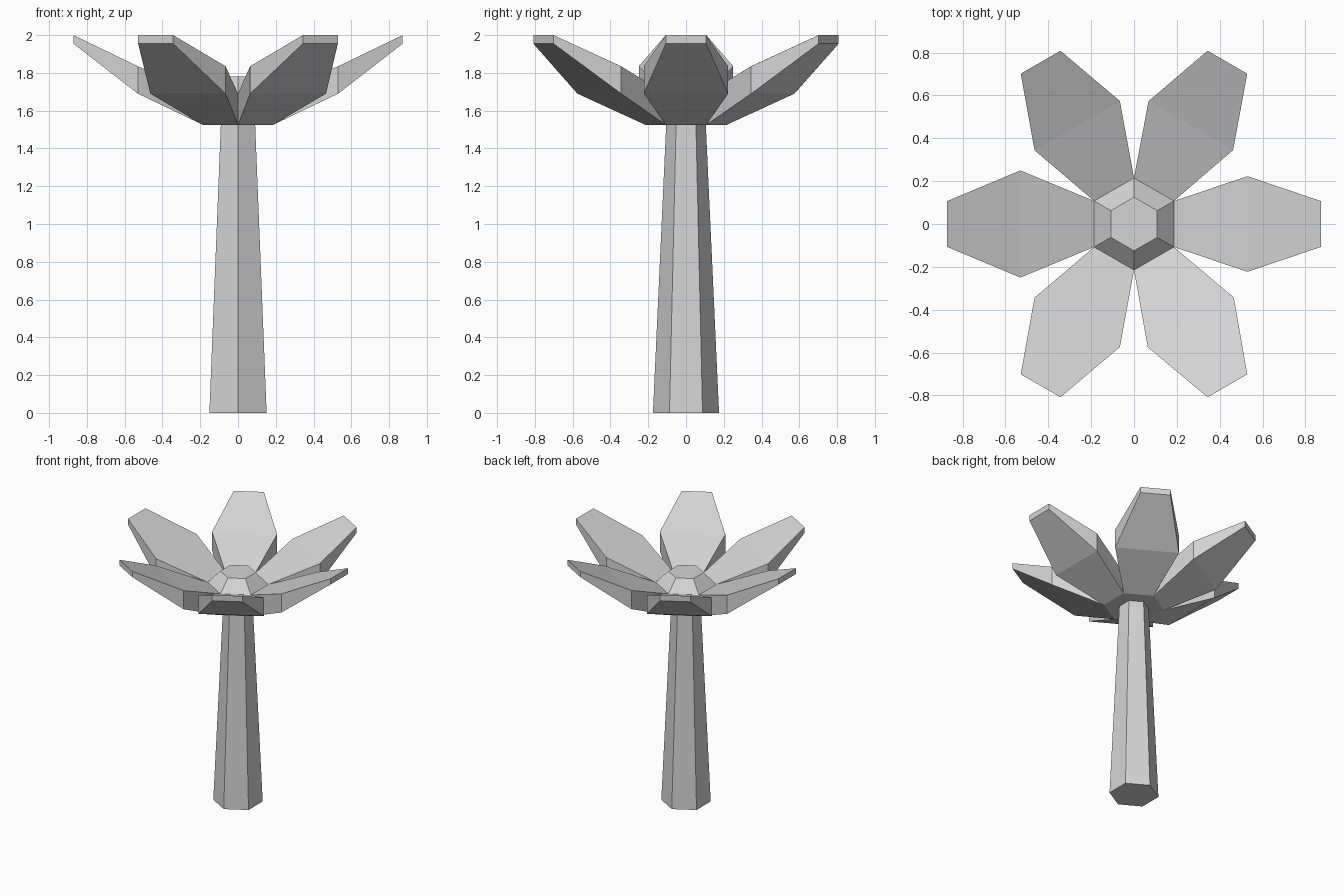
import bpy
import bmesh
from math import cos, sin, radians, sqrt

cube = bpy.data.objects.get("Cube")
if cube:
    bpy.data.objects.remove(cube, do_unlink=True)

# Single plain grey material
grey = bpy.data.materials.new("light_grey")
grey.use_nodes = True
colour = (0.66, 0.66, 0.66, 1)
grey.diffuse_color = colour
grey.node_tree.nodes["Principled BSDF"].inputs["Base Color"].default_value = colour

HUB_R, HUB_Z, RIM_Z = 0.215, 1.525, 1.69


def loft(name, rings):
    """Closed solid skinned through rings of equal point count."""
    bm = bmesh.new()
    loops = [[bm.verts.new(p) for p in ring] for ring in rings]
    n = len(loops[0])
    for a, b in zip(loops, loops[1:]):
        for i in range(n):
            j = (i + 1) % n
            bm.faces.new((a[i], a[j], b[j], b[i]))
    bm.faces.new(loops[0][::-1])
    bm.faces.new(loops[-1])
    bmesh.ops.recalc_face_normals(bm, faces=bm.faces)
    mesh = bpy.data.meshes.new(name)
    bm.to_mesh(mesh)
    bm.free()
    mesh.materials.append(grey)
    obj = bpy.data.objects.new(name, mesh)
    bpy.context.collection.objects.link(obj)
    return obj


def hexagon(r, z):
    # Corners point along +y and -y
    return [(r * cos(radians(30 + 60 * i)), r * sin(radians(30 + 60 * i)), z)
            for i in range(6)]


def section(x, half, low, high):
    # Rectangular petal cross-section
    return [(x, -half, low), (x, half, low), (x, half, high), (x, -half, high)]


# Tapered stem and faceted flower centre
loft("stem", [hexagon(0.175, 0), hexagon(0.105, HUB_Z)])
loft("flower_centre", [hexagon(HUB_R, HUB_Z), hexagon(HUB_R, RIM_Z),
                       hexagon(0.125, 1.78)])

# Six petals, each with a slightly different widest point
for i, middle in enumerate((0.223, 0.228, 0.23, 0.25, 0.23, 0.232)):
    petal = loft(f"petal_{i + 1}", [
        section(HUB_R * sqrt(3) / 2, HUB_R / 2, HUB_Z, RIM_Z),
        section(0.53, middle, 1.69, 1.835),
        section(0.872, 0.107, 1.955, 2.0)])
    petal.rotation_euler.z = radians(60 * i)
